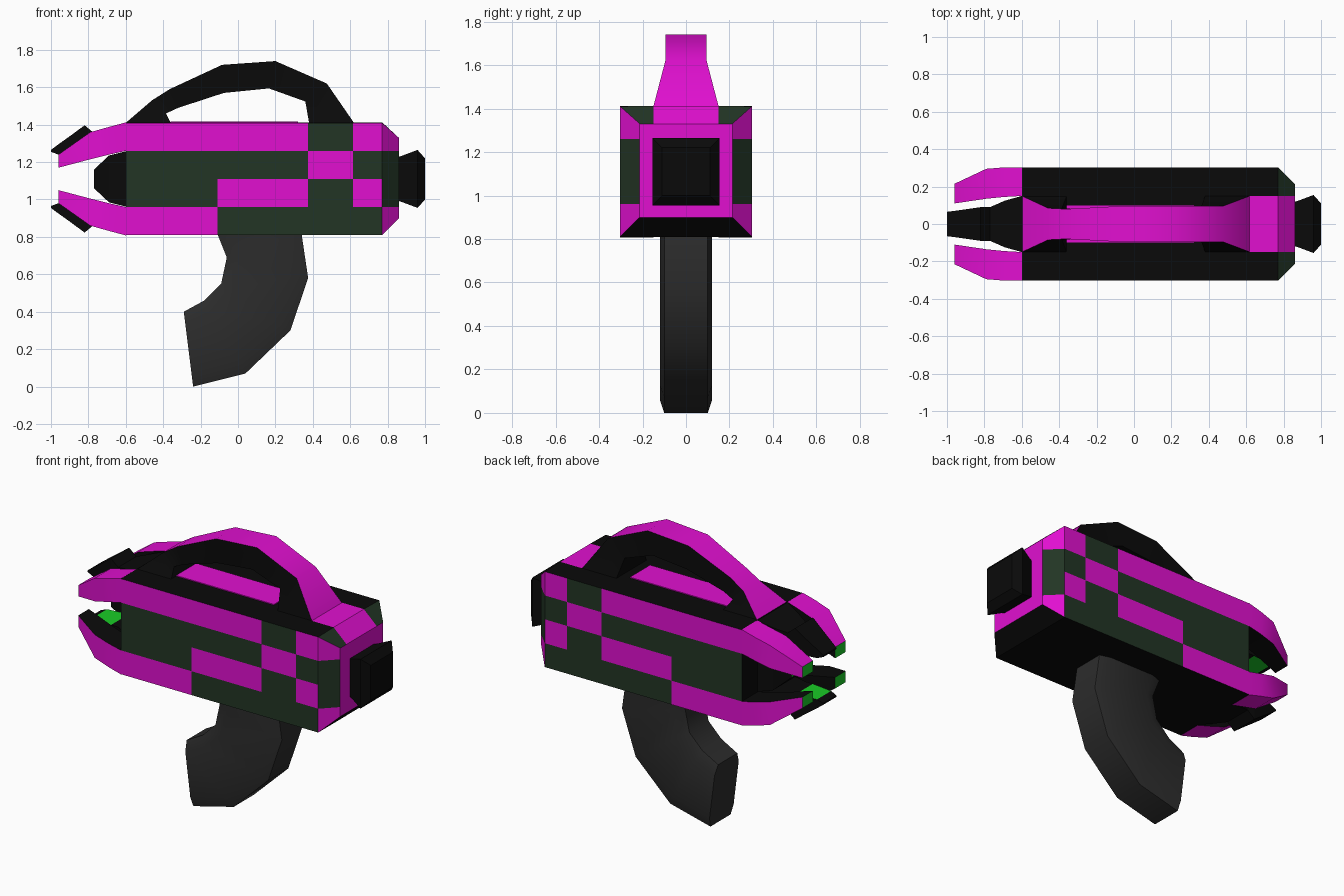
import bpy, bmesh, math

if "Cube" in bpy.data.objects:
    bpy.data.objects.remove(bpy.data.objects["Cube"])

ZC = 1.11  # height of the barrel axis


def material(name, rgb):
    m = bpy.data.materials.new(name)
    m.diffuse_color = (*rgb, 1)
    m.use_nodes = True
    m.node_tree.nodes["Principled BSDF"].inputs["Base Color"].default_value = m.diffuse_color
    return m


MATS = [material("magenta", (0.75, 0.005, 0.63)),
        material("dark_green", (0.016, 0.035, 0.018)),
        material("black", (0.003, 0.003, 0.003)),
        material("charcoal", (0.025, 0.025, 0.025)),
        material("bright_green", (0.01, 0.6, 0.02))]
M, G, K, C, L = range(5)


def loft(name, rings, rule, caps=(K, K), smooth=None):
    """Skin a list of closed rings; rule(segment, side) gives the colour."""
    bm = bmesh.new()
    vs = [[bm.verts.new(p) for p in r] for r in rings]
    n = len(rings[0])
    for i in range(len(rings) - 1):
        for j in range(n):
            k = (j + 1) % n
            f = bm.faces.new((vs[i][j], vs[i][k], vs[i + 1][k], vs[i + 1][j]))
            f.material_index = rule(i, j)
    for ring, c in ((vs[0], caps[0]), (vs[-1], caps[1])):
        bm.faces.new(ring).material_index = c
    bmesh.ops.recalc_face_normals(bm, faces=bm.faces)
    me = bpy.data.meshes.new(name)
    bm.to_mesh(me)
    bm.free()
    for m in MATS:
        me.materials.append(m)
    ob = bpy.data.objects.new(name, me)
    bpy.context.collection.objects.link(ob)
    if smooth:
        bpy.ops.object.select_all(action='DESELECT')
        bpy.context.view_layer.objects.active = ob
        ob.select_set(True)
        bpy.ops.object.shade_smooth_by_angle(angle=math.radians(smooth))
    return ob


def rect(x, hy, hz, zc=ZC):
    return [(x, -hy, zc - hz), (x, -hy, zc + hz), (x, hy, zc + hz), (x, hy, zc - hz)]


# Body: boxy shell with chequered sides and a chamfered rear
def body_ring(x, hy, zlo, zhi):
    zs = [min(max(z, zlo), zhi) for z in (0.81, 0.96, 1.11, 1.26, 1.41)]
    return ([(x, -hy, z) for z in zs] + [(x, -.15, zhi), (x, .15, zhi)]
            + [(x, hy, z) for z in reversed(zs)] + [(x, .15, zlo), (x, -.15, zlo)])


ROWS = ["MGGGM", "GMGMG", "GGMGG", "MMGMM"]  # side colours, bottom row first


def body_rule(i, j):
    if j < 4 or 7 <= j <= 10:
        row = j if j < 4 else 10 - j
        return M if ROWS[row][i] == "M" else G
    if j == 5:
        return M if i >= 3 else K
    if j in (4, 6):
        return G if i == 4 else K
    return K


body = [body_ring(x, .303, .81, 1.413) for x in (-.6, -.11, .375, .615, .77)]
body.append(body_ring(.86, .213, .90, 1.33))
loft("body", body, body_rule, (K, M))

# Inlaid panel on top, under the handle
loft("top_panel", [rect(-.36, .1, .003, 1.415), rect(.32, .1, .003, 1.415)],
     lambda i, j: M, (M, M))

# Rear cap
loft("rear_cap", [rect(.85, .115, .115), rect(.88, .125, .125), rect(.96, .155, .155),
                  rect(1.0, .11, .11)], lambda i, j: K)

# Nozzle between the prongs, with a glowing end
loft("nozzle", [rect(-.59, .15, .15), rect(-.69, .125, .125), rect(-.77, .05, .05)],
     lambda i, j: K, (K, L))

# Four corner prongs: x, outer y, inner y, outer z, inner z
PRONG = [(-.6, .303, .15, .302, .15), (-.69, .303, .145, .278, .13),
         (-.79, .295, .135, .25, .105), (-.96, .215, .11, .13, .06)]
for sy, a in ((-1, "right"), (1, "left")):
    for sz, b in ((-1, "lower"), (1, "upper")):
        rings = [[(x, sy * yo, ZC + sz * zi), (x, sy * yo, ZC + sz * zo),
                  (x, sy * yi, ZC + sz * zo), (x, sy * yi, ZC + sz * zi)]
                 for x, yo, yi, zo, zi in PRONG]
        loft(f"{b}_{a}_prong", rings, lambda i, j: M if j < 2 else K, (K, L), 35)

# Centre prongs above and below: x, half width, outer z, inner z
CLAW = [(-.6, .15, .30, .15), (-.69, .125, .27, .14), (-.77, .09, .245, .13),
        (-.82, .09, .287, .13), (-.89, .08, .235, .13), (-.96, .07, .185, .13),
        (-1.0, .065, .155, .145)]
for sz, b in ((-1, "lower"), (1, "upper")):
    rings = [[(x, -w, ZC + sz * zi), (x, -w, ZC + sz * zo),
              (x, w, ZC + sz * zo), (x, w, ZC + sz * zi)] for x, w, zo, zi in CLAW]
    loft(f"{b}_centre_prong", rings, lambda i, j: L if j == 3 and i in (3, 4) else K)

# Carry handle: outer x, z, inner x, z, half width
HANDLE = [(-.6, 1.41, -.36, 1.41, .15), (-.46, 1.53, -.385, 1.46, .085),
          (-.365, 1.59, -.32, 1.49, .08), (-.085, 1.72, -.075, 1.57, .095),
          (.2, 1.74, .165, 1.594, .095), (.475, 1.62, .36, 1.524, .095),
          (.62, 1.41, .38, 1.41, .15)]
rings = [[(ox, -w, oz), (ox, w, oz), (ix, w, iz), (ix, -w, iz)]
         for ox, oz, ix, iz, w in HANDLE]
loft("carry_handle", rings, lambda i, j: M if j == 0 else K, smooth=40)

# Grip: front x, z, back x, z; chamfered cross-section
GRIP = [(-.11, .815, .34, .815), (-.06, .69, .375, .58), (-.09, .55, .28, .30),
        (-.18, .46, .04, .07), (-.29, .40, -.24, 0)]
SECTION = [(0, .095), (.15, .12), (.85, .12), (1, .1)]
rings = []
for fx, fz, bx, bz in GRIP:
    half = [(fx + t * (bx - fx), w, fz + t * (bz - fz)) for t, w in SECTION]
    rings.append(half + [(x, -y, z) for x, y, z in reversed(half)])
loft("grip", rings, lambda i, j: C, (C, C), 60)
